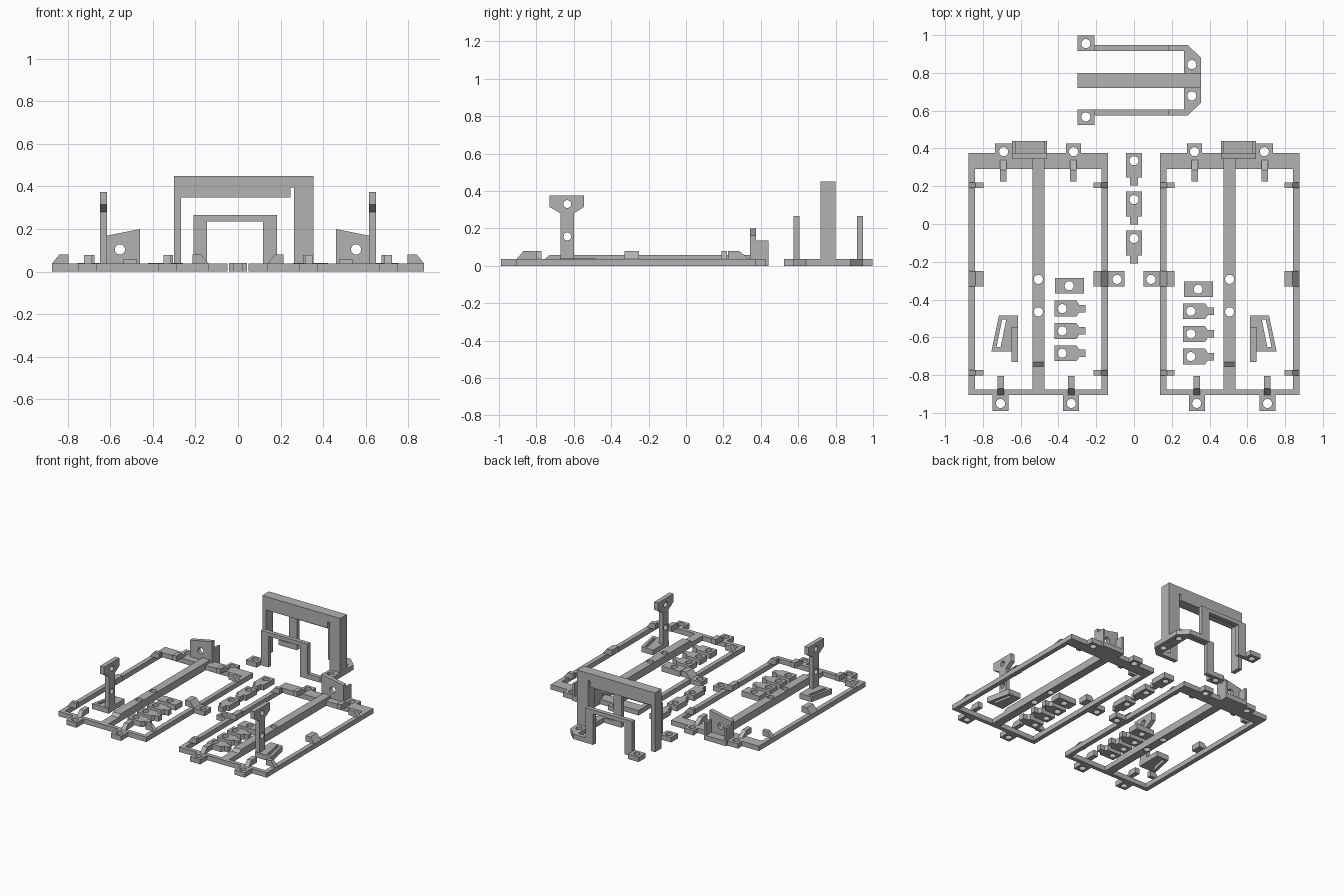
import bpy, bmesh, math

if "Cube" in bpy.data.objects:
    bpy.data.objects.remove(bpy.data.objects["Cube"])

grey = bpy.data.materials.new("plain_grey")
grey.diffuse_color = (0.45, 0.45, 0.45, 1)
grey.use_nodes = True
grey.node_tree.nodes["Principled BSDF"].inputs["Base Color"].default_value = grey.diffuse_color
BASE = 0.037
HOLE = 0.024


def rect(x0, x1, y0, y1):
    return [(x0, y0), (x1, y0), (x1, y1), (x0, y1)]


def circle(x, y, r=HOLE, n=24):
    return [(x + r * math.cos(2 * math.pi * i / n), y + r * math.sin(2 * math.pi * i / n)) for i in range(n)]


def plate(name, loops, w0, w1, axis="z", s=1):
    """Extrude an outline with openings along an axis; s=-1 mirrors in x."""
    cu = bpy.data.curves.new(name, "CURVE")
    cu.dimensions = "2D"
    cu.fill_mode = "BOTH"
    cu.extrude = (w1 - w0) / 2
    for loop in loops:
        sp = cu.splines.new("POLY")
        sp.points.add(len(loop) - 1)
        sp.use_cyclic_u = True
        sp.use_smooth = False
        for p, (u, v) in zip(sp.points, loop):
            p.co = (u, v, 0, 1)
    tmp = bpy.data.objects.new(name + "_curve", cu)
    bpy.context.scene.collection.objects.link(tmp)
    bpy.context.view_layer.update()
    dg = bpy.context.evaluated_depsgraph_get()
    me = bpy.data.meshes.new_from_object(tmp.evaluated_get(dg))
    bpy.data.objects.remove(tmp)
    bpy.data.curves.remove(cu)
    mid = (w0 + w1) / 2
    for vert in me.vertices:
        u, v, w = vert.co
        w += mid
        x, y, z = {"x": (w, u, v), "y": (u, w, v), "z": (u, v, w)}[axis]
        vert.co = (s * x, y, z)
    bm = bmesh.new()
    bm.from_mesh(me)
    bmesh.ops.remove_doubles(bm, verts=bm.verts, dist=1e-5)
    bmesh.ops.dissolve_limit(bm, angle_limit=0.01, verts=bm.verts, edges=bm.edges)
    bmesh.ops.recalc_face_normals(bm, faces=bm.faces)
    for f in bm.faces:
        f.smooth = False
    bm.to_mesh(me)
    bm.free()
    me.materials.clear()
    me.materials.append(grey)
    me.name = name
    ob = bpy.data.objects.new(name, me)
    bpy.context.scene.collection.objects.link(ob)
    return ob


for side, s in (("left", -1), ("right", 1)):
    # flat tray frame with screw tabs, two long openings and holes
    outline = [(.137, -.905), (.29, -.905), (.29, -.99), (.375, -.99), (.375, -.905),
               (.665, -.905), (.665, -.99), (.75, -.99), (.75, -.905), (.875, -.905),
               (.875, .375), (.735, .375), (.735, .425), (.64, .425), (.64, .375),
               (.36, .375), (.36, .425), (.28, .425), (.28, .375), (.137, .375),
               (.137, -.25), (.05, -.25), (.05, -.33), (.137, -.33)]
    holes = [(.332, -.95), (.707, -.95), (.69, .383), (.32, .383), (.09, -.293),
             (.506, -.293), (.506, -.465)]
    plate(side + "_frame", [outline, rect(.171, .475, -.875, .29), rect(.538, .841, -.875, .29)]
          + [circle(*h) for h in holes], 0, BASE, s=s)

    # raised spine along the middle bar, with a ramp at its front end
    plate(side + "_spine", [rect(.475, .538, -.73, .345), circle(.506, -.293), circle(.506, -.465)],
          BASE, .057, s=s)
    plate(side + "_spine_ramp", [[(-.755, BASE), (-.73, BASE), (-.73, .057)]], .475, .538, "x", s)

    # hooked clips on the long rails
    for i, (y0, y1) in enumerate([(-.33, -.25), (.19, .22), (-.803, -.773)]):
        plate(f"{side}_outer_clip_{i}", [[(.875, BASE), (.84, .08), (.797, .08), (.797, BASE)]], y0, y1, "y", s)
        plate(f"{side}_inner_clip_{i}", [[(.137, BASE), (.175, .08), (.215, .08), (.215, BASE)]], y0, y1, "y", s)

    # hooked clips on the front and rear bars
    for i, x in enumerate((.332, .705)):
        plate(f"{side}_front_clip_{i}", [[(-.905, BASE), (-.87, .078), (-.805, .078), (-.805, BASE)]],
              x - .018, x + .018, "x", s)
    for i, x in enumerate((.322, .692)):
        plate(f"{side}_rear_clip_{i}", [[(.34, BASE), (.285, .078), (.225, .078), (.225, BASE)]],
              x - .017, x + .017, "x", s)

    # rear bracket: slanted drilled plate, two cheeks and a floor
    plate(side + "_bracket_plate", [[(.46, 0), (.645, 0), (.645, .163), (.46, .2)], circle(.555, .104)],
          .343, .375, "y", s)
    for i, x in enumerate((.46, .628)):
        plate(f"{side}_bracket_cheek_{i}", [rect(.375, .44, 0, .135)], x, x + .017, "x", s)
    plate(side + "_bracket_floor", [rect(.477, .628, .37, .44)], 0, BASE, s=s)

    # upright post with a wide head, standing on a slotted foot
    plate(side + "_post", [[(-.67, 0), (-.60, 0), (-.60, .28), (-.545, .315), (-.545, .375),
                            (-.73, .375), (-.73, .315), (-.67, .28)],
                           circle(-.635, .33, .021), circle(-.635, .157, .021)], .615, .649, "x", s)
    plate(side + "_post_foot", [[(.615, -.485), (.715, -.485), (.755, -.675), (.615, -.675)],
                                [(.676, -.505), (.698, -.505), (.728, -.652), (.706, -.652)]],
          0, .04, s=s)


def latch(name, x, y, turned):
    """Small drilled block with a narrow tongue; (x, y) is the hole centre."""
    shape = [(-.042, -.042), (.075, -.042), (.09, -.02), (.122, -.02),
             (.122, .02), (.09, .02), (.075, .042), (-.042, .042)]
    if turned:
        pts = [(x + v, y - u) for u, v in [(-.042, -.042), (.09, -.042), (.09, -.02), (.132, -.02),
                                          (.132, .02), (.09, .02), (.09, .042), (-.042, .042)]]
    else:
        pts = [(x + u, y + v) for u, v in shape]
    plate(name, [pts, circle(x, y)], 0, .041)


# loose latches in three rows, plus two drilled spacers
for i in range(3):
    latch(f"left_latch_{i}", -.38, -.448 - .118 * i, False)
    latch(f"right_latch_{i}", .301, -.462 - .12 * i, False)
    latch(f"middle_latch_{i}", 0, .335 - .206 * i, True)
for name, x, y in (("left_spacer", -.343, -.327), ("right_spacer", .34, -.345)):
    plate(name, [rect(x - .075, x + .077, y - .041, y + .041), circle(x, y)], 0, .041)

# tall arch with a narrow and a wide leg
plate("tall_arch", [[(-.3, 0), (-.268, 0), (-.268, .348), (.247, .348), (.247, .395),
                     (.263, .395), (.263, 0), (.355, 0), (.355, .45), (-.3, .45)]], .72, .80, "y")

# two low arches with drilled feet, mirrored about the tall arch
MID = .761
for name, m in (("rear", 1), ("front", -1)):
    def ym(pts):
        return [(x, MID + m * (y - MID)) for x, y in pts]
    ys = sorted((MID + m * (.915 - MID), MID + m * (.947 - MID)))
    plate(name + "_low_arch", [[(-.21, 0), (-.146, 0), (-.146, .235), (.118, .235), (.118, 0),
                                (.183, 0), (.183, .265), (-.21, .265)]], *ys, "y")
    plate(name + "_arch_left_foot", [ym(rect(-.3, -.21, .915, .997)), ym(circle(-.255, .955))], 0, BASE)
    plate(name + "_arch_right_foot", [ym([(.183, .915), (.183, .947), (.285, .947), (.355, .88), (.355, .80),
                                          (.265, .80), (.265, .915)]), ym(circle(.306, .844))], 0, BASE)
